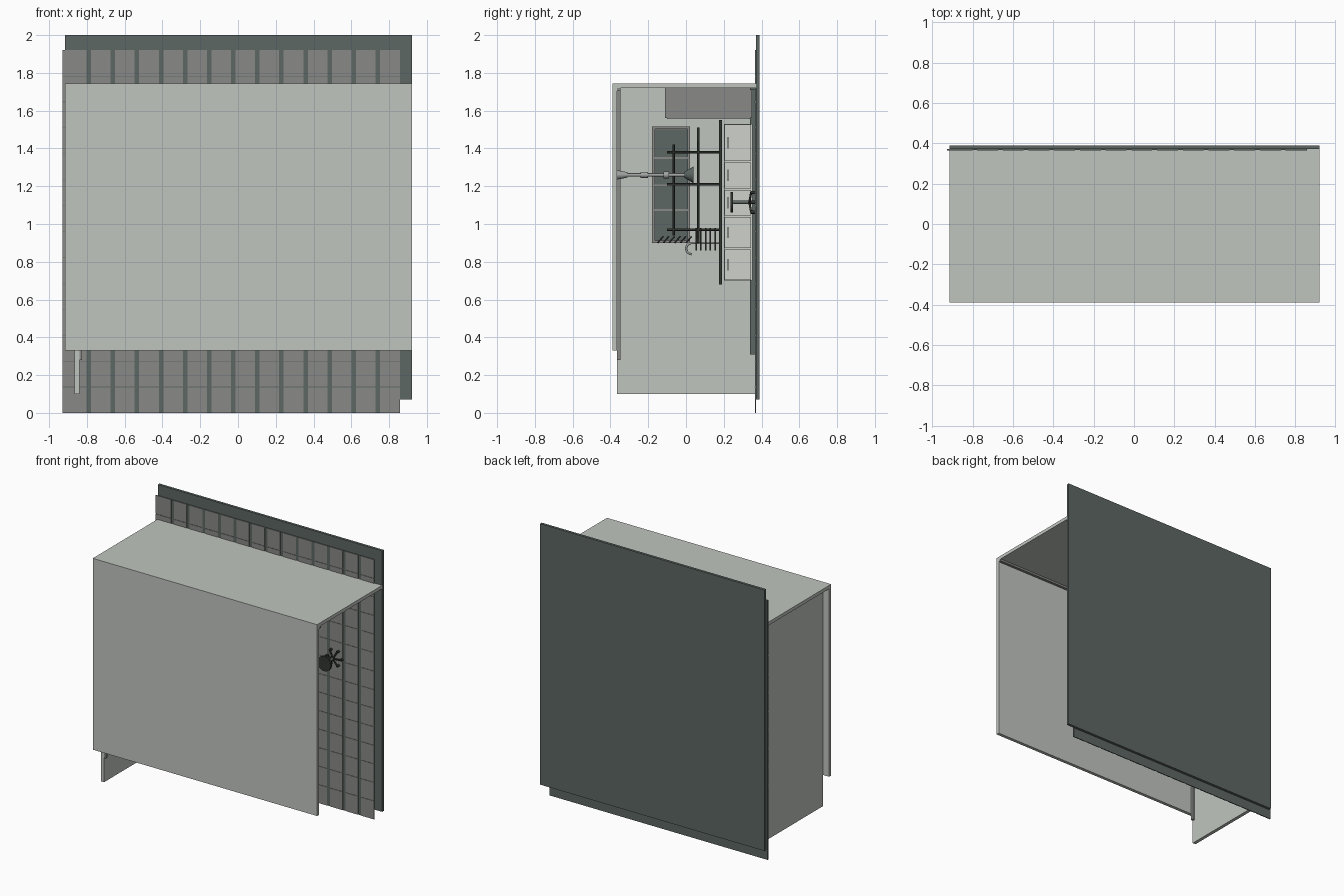
import bpy, bmesh, math
from mathutils import Vector, Matrix

if "Cube" in bpy.data.objects:
    bpy.data.objects.remove(bpy.data.objects["Cube"])

def mat(name, r, g, b):
    m = bpy.data.materials.new(name)
    m.diffuse_color = (r, g, b, 1)
    m.use_nodes = True
    m.node_tree.nodes["Principled BSDF"].inputs["Base Color"].default_value = m.diffuse_color
    return m

PALE = mat("pale_wall", 0.53, 0.56, 0.52)
SLATE = mat("dark_slate", 0.11, 0.135, 0.125)
TILE = mat("grey_tile", 0.25, 0.255, 0.245)
BLACK = mat("near_black", 0.03, 0.035, 0.03)
WHITE = mat("cabinet_white", 0.62, 0.65, 0.60)
STEEL = mat("steel_grey", 0.36, 0.38, 0.37)

def finish(name, bm, m, smooth=False):
    me = bpy.data.meshes.new(name)
    bm.to_mesh(me)
    bm.free()
    me.materials.append(m)
    ob = bpy.data.objects.new(name, me)
    bpy.context.collection.objects.link(ob)
    if smooth:
        for p in me.polygons:
            p.use_smooth = len(p.vertices) == 4
    return ob

def add_box(bm, x0, x1, y0, y1, z0, z1):
    M = Matrix.Translation(((x0+x1)/2, (y0+y1)/2, (z0+z1)/2)) @ Matrix.Diagonal((x1-x0, y1-y0, z1-z0, 1))
    bmesh.ops.create_cube(bm, size=1, matrix=M)

def boxes(name, m, *dims):
    bm = bmesh.new()
    for d in dims:
        add_box(bm, *d)
    return finish(name, bm, m)

def add_rod(bm, a, b, r1, r2=None, n=16):
    a, b = Vector(a), Vector(b)
    d = b - a
    M = Matrix.Translation((a+b)/2) @ d.to_track_quat('Z', 'Y').to_matrix().to_4x4()
    bmesh.ops.create_cone(bm, cap_ends=True, segments=n, radius1=r1,
                          radius2=r1 if r2 is None else r2, depth=d.length, matrix=M)

def rods(name, m, *items):
    bm = bmesh.new()
    for i in items:
        add_rod(bm, *i)
    return finish(name, bm, m, True)

# Room shell: the room lies on its back, so its floor faces -y
boxes("floor_slab", SLATE, (-.915, .92, .371, .39, .07, 2.0))
boxes("ceiling_panel", PALE, (-.915, .92, -.39, -.366, .33, 1.745))
boxes("end_wall", PALE, (-.915, .92, -.366, .371, 1.72, 1.745))
boxes("side_wall", PALE, (-.865, -.84, -.366, .366, .10, 1.72))

# Floor tiles in columns over a dark backing
boxes("tile_backing", SLATE, (-.928, .858, .367, .371, 0, 1.92))
edges = [-.79 + .1275*k for k in range(13)]
starts = [-.928] + [e + .012 for e in edges]
ends = [e - .012 for e in edges] + [.858]
bm = bmesh.new()
rows = 14
h = 1.92 / rows
for a, b in zip(starts, ends):
    for r in range(rows):
        add_box(bm, a, b, .364, .3672, r*h + .0015*(r > 0), (r+1)*h - .0015*(r < rows-1))
finish("floor_tiles", bm, TILE)

# Skirting and ceiling moulding
boxes("skirting", SLATE, (-.84, -.83, .338, .364, .31, 1.72), (-.84, .85, .338, .364, 1.71, 1.72))
boxes("ceiling_moulding", TILE, (-.84, -.825, -.366, -.346, .28, 1.72), (-.84, .92, -.366, -.346, 1.705, 1.72))

# Tall cupboard against the end wall
boxes("tall_cupboard", TILE, (-.6, -.1, -.11, .35, 1.56, 1.72))
boxes("cupboard_doors", STEEL, *[(-.595+.125*k, -.48+.125*k, -.10, .34, 1.555, 1.56) for k in range(4)])

# Counter with doors, worktop and tap
boxes("counter_cabinets", WHITE, (-.84, -.60, .20, .352, .70, 1.53))
zs = [.70, .87, 1.04, 1.185, 1.33, 1.53]
boxes("counter_doors", WHITE, *[(-.60, -.592, .205, .345, a+.004, b-.004) for a, b in zip(zs, zs[1:])])
boxes("counter_handles", BLACK, *[(-.592, -.586, .22, .226, (a+b)/2-.03, (a+b)/2+.03) for a, b in zip(zs, zs[1:])])
boxes("worktop", BLACK, (-.84, -.585, .176, .19, .68, 1.55))
boxes("sink_basin", SLATE, (-.79, -.64, .174, .177, .84, .99))
path = [(-.72, .176, .90), (-.72, .03, .90)]
path += [(-.72, .03-.03*math.sin(t*math.pi/6), .87+.03*math.cos(t*math.pi/6)) for t in range(1, 7)]
rods("tap", STEEL, *[(a, b, .006) for a, b in zip(path, path[1:])])
boxes("dish_rack", BLACK, *[(-.74, -.64, .05+.025*k, .058+.025*k, .86, .98) for k in range(5)])

# Wall window
boxes("window_glass", SLATE, (-.84, -.81, -.165, .01, .91, 1.50))
boxes("window_frame", TILE, (-.84, -.80, -.18, -.165, .90, 1.515), (-.84, -.80, .008, .022, .90, 1.515),
      (-.84, -.80, -.18, .022, .90, .912), (-.84, -.80, -.18, .022, 1.503, 1.515),
      *[(-.84, -.805, -.165, .01, z, z+.01) for z in (1.07, 1.20, 1.345)])

# Open rod shelving above the worktop
bm = bmesh.new()
for x in (-.80, -.66):
    for z in (1.38, 1.21, .97):
        add_rod(bm, (x, -.10, z), (x, .176, z), .006, None, 10)
    add_rod(bm, (x, -.065, .94), (x, -.065, 1.42), .006, None, 10)
    add_rod(bm, (x, .065, .90), (x, .065, 1.51), .007, None, 10)
for k in range(6):
    add_rod(bm, (-.66, -.15+.03*k, .90), (-.66, -.12+.03*k, .935), .004, None, 8)
finish("rod_shelving", bm, BLACK, True)
boxes("rod_shelves", BLACK, (-.81, -.65, .062, .068, .92, 1.44))

# Pendant lamp hanging from the ceiling
lx, lz = -.1, 1.26
rods("pendant_lamp", STEEL, ((lx, -.366, lz), (lx, -.31, lz), .025, .014),
     ((lx, -.31, lz), (lx, 0, lz), .009), ((lx, -.24, lz), (lx, -.20, lz), .016),
     ((lx, -.12, lz), (lx, -.09, lz), .018))
rods("lamp_shade", SLATE, ((lx, -.01, lz), (lx, .04, lz), .014, .045))

# Swivel stool on a star base
sx, sz = .54, 1.115
rods("stool_seat", BLACK, ((sx, .236, sz), (sx, .25, sz), .055, None, 24))
rods("stool_post", SLATE, ((sx, .25, sz), (sx, .345, sz), .009))
bm = bmesh.new()
for k in range(6):
    a = k*math.pi/3
    px, pz = sx + .06*math.cos(a), sz + .06*math.sin(a)
    add_rod(bm, (sx, .335, sz), (px, .345, pz), .006, None, 8)
    add_rod(bm, (px, .342, pz), (px, .364, pz), .009, None, 10)
finish("stool_base", bm, BLACK, True)
